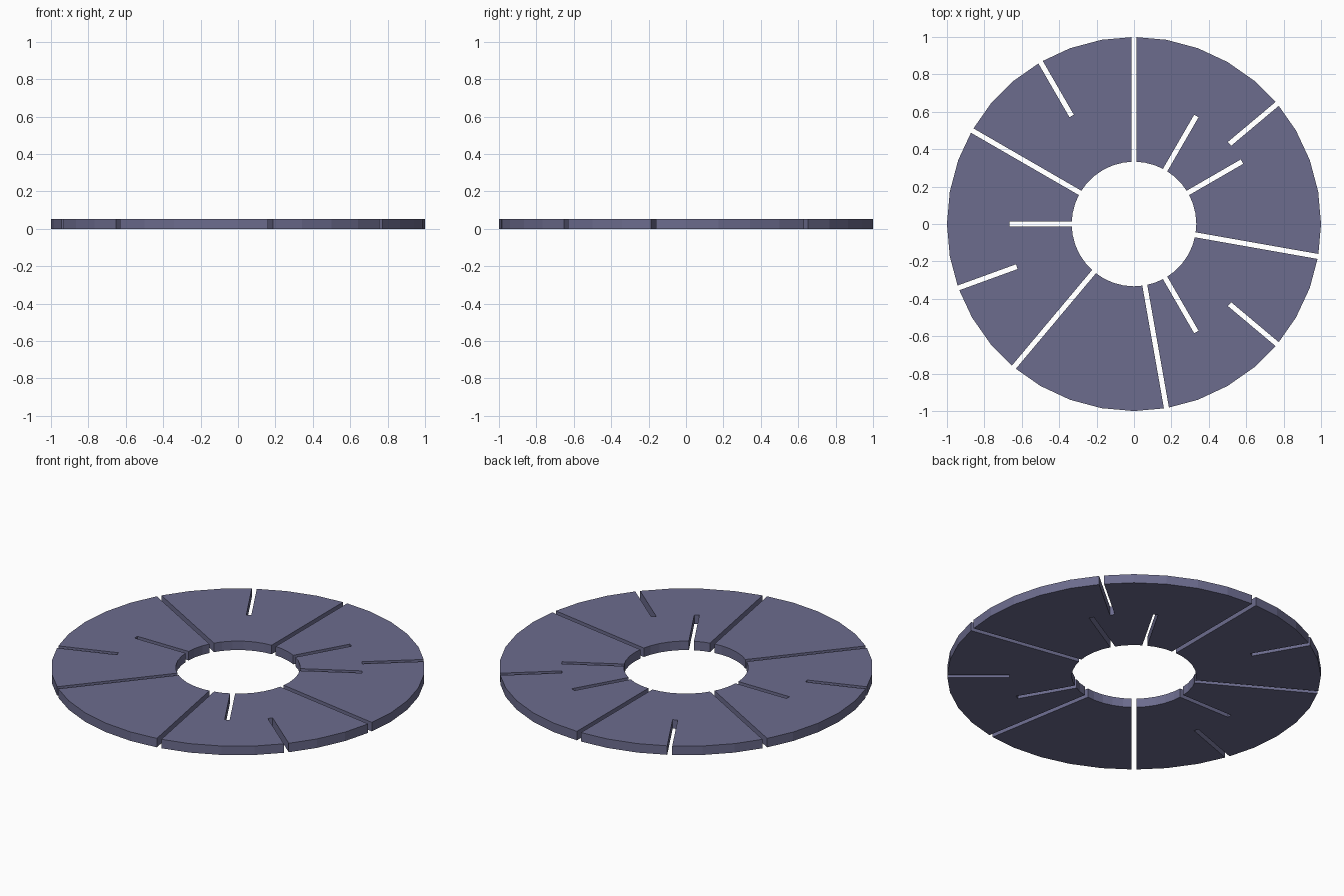
import bpy, bmesh
from math import cos, sin, radians
from mathutils import Matrix

if "Cube" in bpy.data.objects:
    bpy.data.objects.remove(bpy.data.objects["Cube"])

SIDES, INNER, MID, OUTER = 36, 1 / 3, 2 / 3, 1.0
THICK, SLOT = 0.053, 0.027


def make_object(name, bm):
    bmesh.ops.recalc_face_normals(bm, faces=bm.faces)
    mesh = bpy.data.meshes.new(name)
    bm.to_mesh(mesh)
    bm.free()
    obj = bpy.data.objects.new(name, mesh)
    bpy.context.collection.objects.link(obj)
    return obj


# Flat ring: rectangular section revolved in 36 flat steps
bm = bmesh.new()
section = [(INNER, 0), (OUTER, 0), (OUTER, THICK), (INNER, THICK)]
rings = []
for i in range(SIDES):
    a = radians(360 / SIDES * i)
    rings.append([bm.verts.new((r * cos(a), r * sin(a), z)) for r, z in section])
for i in range(SIDES):
    p, q = rings[i], rings[(i + 1) % SIDES]
    for j in range(4):
        k = (j + 1) % 4
        bm.faces.new((p[j], q[j], q[k], p[k]))
disc = make_object("slotted_disc", bm)

# Radial slots: (start radius, end radius, angles in degrees)
slots = [
    (INNER - 0.1, OUTER + 0.1, (90, 150, 230, 280, 350)),  # full width
    (INNER - 0.1, MID, (30, 60, 180, 300)),                # from the hole
    (MID, OUTER + 0.1, (40, 120, 200, 320)),               # from the rim
]
bm = bmesh.new()
for r0, r1, angles in slots:
    for angle in angles:
        m = (Matrix.Rotation(radians(angle), 4, 'Z')
             @ Matrix.Translation(((r0 + r1) / 2, 0, THICK / 2))
             @ Matrix.Diagonal((r1 - r0, SLOT, THICK * 3, 1)))
        bmesh.ops.create_cube(bm, size=1, matrix=m)
cutter = make_object("slot_cutter", bm)
cutter.hide_render = True

# Cut the slots and drop the cutter
mod = disc.modifiers.new("slots", 'BOOLEAN')
mod.operation = 'DIFFERENCE'
mod.solver = 'EXACT'
mod.object = cutter
bpy.context.view_layer.objects.active = disc
disc.select_set(True)
bpy.ops.object.modifier_apply(modifier=mod.name)
bpy.data.objects.remove(cutter)

# Soft blue-grey finish
mat = bpy.data.materials.new("slate_violet")
mat.diffuse_color = (0.15, 0.15, 0.27, 1)
mat.use_nodes = True
mat.node_tree.nodes["Principled BSDF"].inputs["Base Color"].default_value = mat.diffuse_color
disc.data.materials.clear()
disc.data.materials.append(mat)
